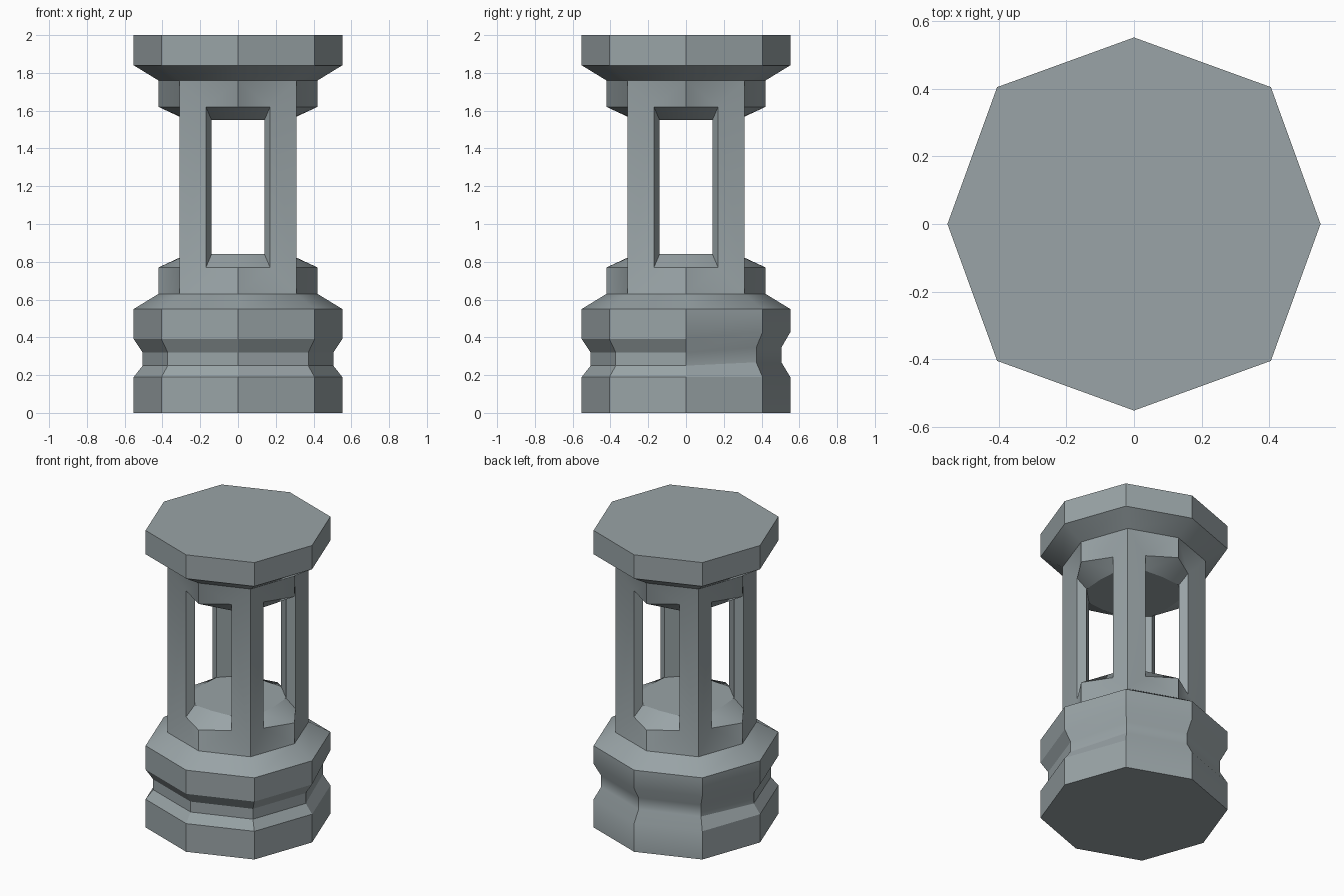
import bpy, bmesh
from mathutils import Matrix
from math import pi, radians

if "Cube" in bpy.data.objects:
    bpy.data.objects.remove(bpy.data.objects["Cube"])

# Blue-grey stone
stone = bpy.data.materials.new("stone")
stone.diffuse_color = (.32, .37, .385, 1)
stone.use_nodes = True
stone.node_tree.nodes["Principled BSDF"].inputs["Base Color"].default_value = stone.diffuse_color


def finish(bm, name):
    bmesh.ops.remove_doubles(bm, verts=bm.verts, dist=0.0005)
    bmesh.ops.recalc_face_normals(bm, faces=bm.faces)
    mesh = bpy.data.meshes.new(name)
    bm.to_mesh(mesh)
    bm.free()
    mesh.materials.append(stone)
    obj = bpy.data.objects.new(name, mesh)
    bpy.context.collection.objects.link(obj)
    # soft shading across shallow folds only
    bpy.ops.object.select_all(action='DESELECT')
    obj.select_set(True)
    bpy.context.view_layer.objects.active = obj
    bpy.ops.object.shade_smooth_by_angle(angle=radians(31))
    return obj


def octagon(axis, diag):
    # corners on the axes and on the diagonals
    return [(axis, 0), (diag, diag), (0, axis), (-diag, diag),
            (-axis, 0), (-diag, -diag), (0, -axis), (diag, -diag)]


def stacked(name, profile, cap):
    # profile rows: axis radius, diagonal coordinate, z, z on the back corners
    bm = bmesh.new()
    rings = []
    for axis, diag, z, zb in profile:
        rings.append([bm.verts.new((x, y, zb if y > 0.1 else z))
                      for x, y in octagon(axis, diag)])
    for lo, hi in zip(rings, rings[1:]):
        for i in range(8):
            j = (i + 1) % 8
            bm.faces.new((lo[i], lo[j], hi[j], hi[i]))
    bm.faces.new(rings[cap])
    obj = finish(bm, name)
    # open shells: make sure the cap faces outwards
    cap_face = obj.data.polygons[-1]
    if cap_face.normal.z * (1 if cap else -1) < 0:
        obj.data.flip_normals()
    return obj


# Grooved plinth, the groove is slightly uneven at the back
stacked("base", [
    (.552, .405, 0, 0), (.552, .405, .19, .19), (.505, .372, .25, .268),
    (.505, .372, .32, .346), (.552, .405, .39, .427), (.552, .405, .55, .55),
    (.421, .31, .63, .63)], 0)

# Flared cap slab
stacked("capital", [
    (.421, .31, 1.76, 1.76), (.552, .405, 1.84, 1.84), (.552, .405, 2, 2)], -1)

# Openwork shaft: half a window bay, mirrored and turned four times
A, W, C = (0, -.421), (.17, -.31), (.31, -.31)     # outer bay tip, jamb, pillar corner
a, w, w2 = (0, -.27), (.14, -.26), (.26, -.14)     # inner edge
BOT, SILL, FLOOR, CEIL, HEAD, TOP = .63, .77, .84, 1.55, 1.62, 1.76
half_bay = [
    [(A, BOT), (C, BOT), (W, SILL), (A, SILL)],
    [(C, BOT), (C, TOP), (W, HEAD), (W, SILL)],
    [(A, TOP), (A, HEAD), (W, HEAD), (C, TOP)],
    [(A, SILL), (W, SILL), (w, FLOOR), (a, FLOOR)],
    [(A, HEAD), (a, CEIL), (w, CEIL), (W, HEAD)],
    [(W, SILL), (W, HEAD), (w, CEIL), (w, FLOOR)],
]
bm = bmesh.new()
floor, ceiling = [], []
for k in range(4):
    rot = Matrix.Rotation(k * pi / 2, 4, 'Z')

    def vert(p, z, m=1):
        v = bm.verts.new((p[0] * m, p[1], z))
        v.co = rot @ v.co
        return v

    for m in (1, -1):
        for face in half_bay:
            bm.faces.new([vert(p, z, m) for p, z in face])
    # inner face of the pillar
    bm.faces.new([vert(w, FLOOR), vert(w2, FLOOR), vert(w2, CEIL), vert(w, CEIL)])
    for ring, z in ((floor, FLOOR), (ceiling, CEIL)):
        ring += [vert(w, z, -1), vert(a, z), vert(w, z)]
bm.faces.new(floor)
bm.faces.new(ceiling)
finish(bm, "lantern_shaft")
